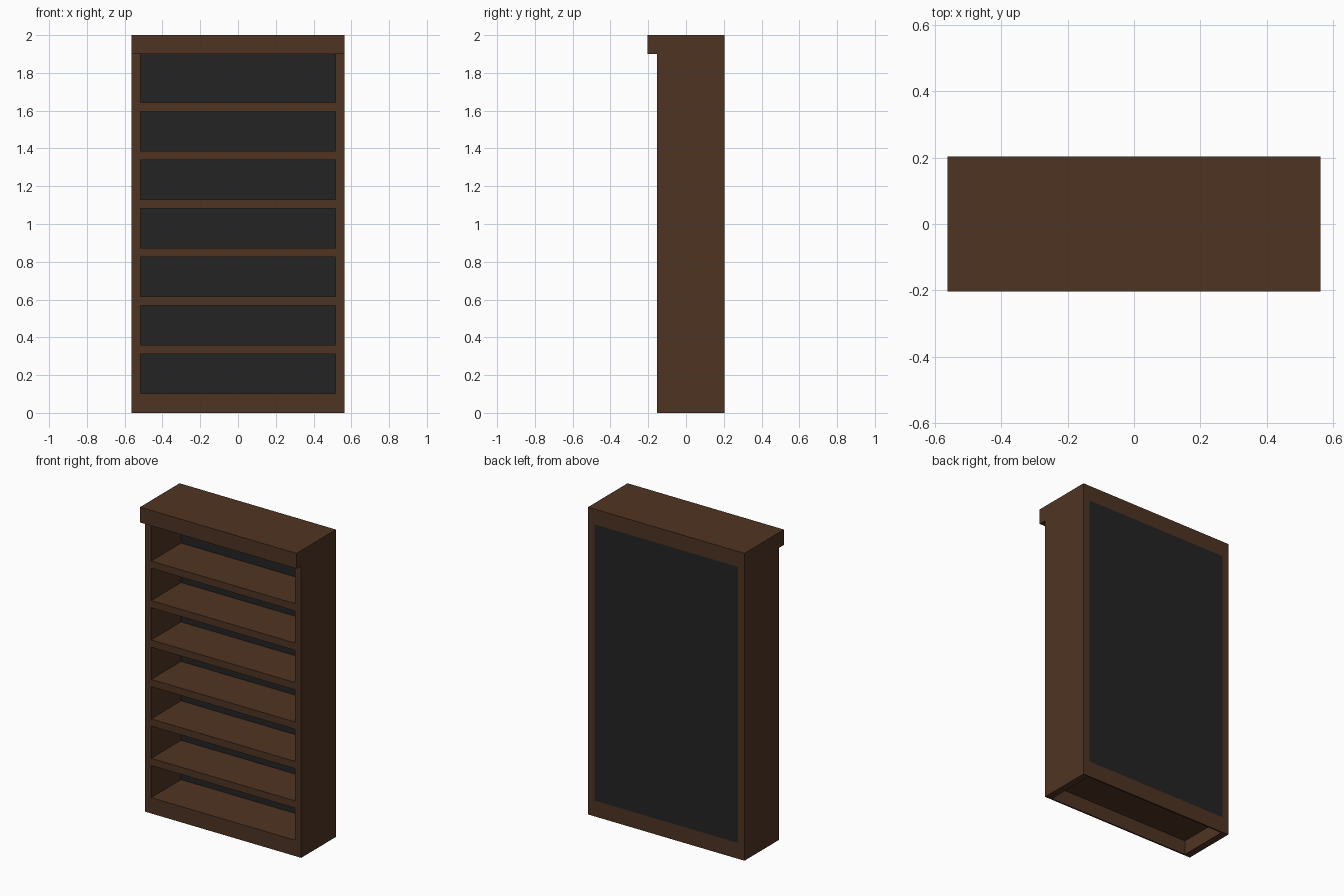
import bpy

if "Cube" in bpy.data.objects:
    bpy.data.objects.remove(bpy.data.objects["Cube"])


def material(name, rgb):
    m = bpy.data.materials.new(name)
    m.diffuse_color = (*rgb, 1.0)
    m.use_nodes = True
    m.node_tree.nodes["Principled BSDF"].inputs["Base Color"].default_value = m.diffuse_color
    return m


WOOD = material("dark_brown_wood", (0.078, 0.034, 0.0165))
BLACK = material("charcoal_panel", (0.0175, 0.0175, 0.0175))


def box(name, x, y, z, mat):
    """Box from (min, max) ranges on each axis."""
    bpy.ops.mesh.primitive_cube_add(size=1)
    ob = bpy.context.object
    ob.name = name
    for v in ob.data.vertices:
        v.co = [r[1] if c > 0 else r[0] for c, r in zip(v.co, (x, y, z))]
    ob.data.materials.append(mat)
    return ob


W, IN = 0.563, 0.517            # outer and inner half widths
FRONT, BACK = -0.154, 0.203     # carcass depth
PANEL = 0.153                   # front face of the back panel
BASE, TOP = 0.103, 1.9          # opening height
RAIL = 0.01                     # plinth board thickness

# Side boards
for name, s in (("left_side", -1), ("right_side", 1)):
    box(name, sorted((s * IN, s * W)), (FRONT, BACK), (0, TOP), WOOD)

# Top board overhanging the front
box("top_board", (-W, W), (-0.203, BACK), (TOP, 2.0), WOOD)

# Hollow plinth: bottom board with front and back rails
box("bottom_board", (-IN, IN), (FRONT, BACK), (BASE - RAIL, BASE), WOOD)
box("front_plinth", (-IN, IN), (FRONT, FRONT + RAIL), (0, BASE - RAIL), WOOD)
box("back_plinth", (-IN, IN), (BACK - RAIL, BACK), (0, BASE - RAIL), WOOD)

# Back panel
box("back_panel", (-IN, IN), (PANEL, BACK), (BASE, TOP), BLACK)

# Six evenly spaced shelves
for i in range(6):
    z = 0.312 + 0.2567 * i
    box(f"shelf_{i + 1}", (-IN, IN), (FRONT, PANEL), (z, z + 0.047), WOOD)
